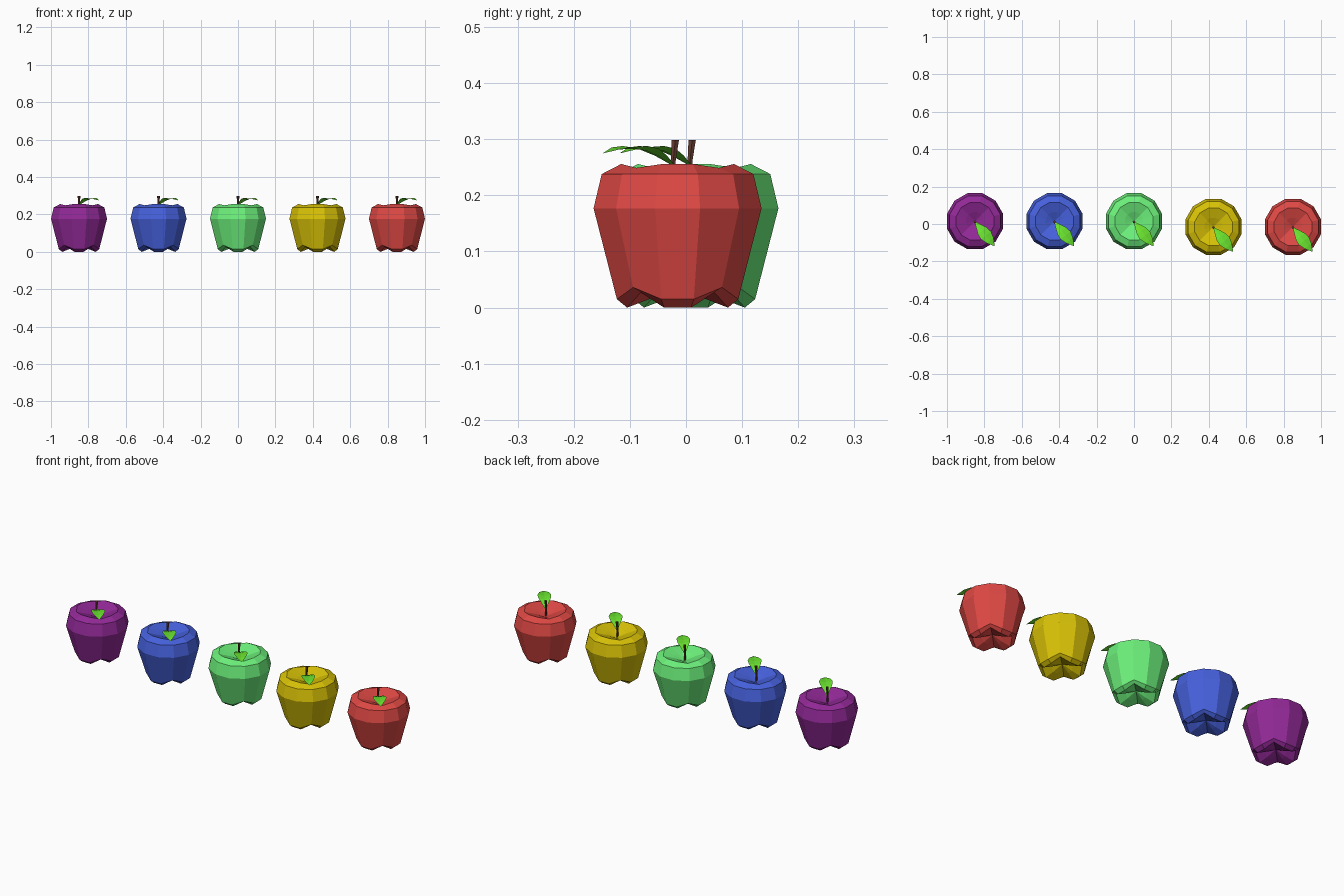
import bpy, bmesh
from math import sin, cos, radians
from mathutils import Vector

if "Cube" in bpy.data.objects:
    bpy.data.objects.remove(bpy.data.objects["Cube"])

SIDES = 12


def material(name, srgb):
    m = bpy.data.materials.new(name)
    m.diffuse_color = [(c / 255) ** 2.2 for c in srgb] + [1]
    m.use_nodes = True
    m.node_tree.nodes["Principled BSDF"].inputs["Base Color"].default_value = m.diffuse_color
    return m


def make_object(name, bm, mat, loc):
    me = bpy.data.meshes.new(name)
    bm.to_mesh(me)
    bm.free()
    me.materials.append(mat)
    ob = bpy.data.objects.new(name, me)
    ob.location = loc
    bpy.context.collection.objects.link(ob)


def loft(bm, rings, low, high):
    # Skin a stack of rings, closing both ends on a centre point
    for a, b in zip(rings, rings[1:]):
        for i in range(len(a)):
            j = (i + 1) % len(a)
            bm.faces.new((a[i], a[j], b[j], b[i]))
    lo, hi = bm.verts.new(low), bm.verts.new(high)
    n = len(rings[0])
    for i in range(n):
        j = (i + 1) % n
        bm.faces.new((lo, rings[0][j], rings[0][i]))
        bm.faces.new((hi, rings[-1][i], rings[-1][j]))


# Body rings: radius, height on the four lobes, height in the grooves
PROFILE = [(0.050, 0.016, 0.034), (0.093, 0.000, 0.027), (0.112, 0.015, 0.036),
           (0.155, 0.177, 0.177), (0.140, 0.238, 0.238), (0.104, 0.256, 0.249),
           (0.050, 0.238, 0.234)]


def body(name, mat, loc):
    bm = bmesh.new()
    rings = []
    for r, z_lobe, z_groove in PROFILE:
        ring = []
        for i in range(SIDES):
            a = radians(15 + 30 * i)
            z = z_groove if i % 3 == 1 else z_lobe
            ring.append(bm.verts.new((r * cos(a), r * sin(a), z)))
        rings.append(ring)
    loft(bm, rings, (0, 0, 0.040), (0, 0, 0.215))
    make_object(name, bm, mat, loc)


def stem(name, mat, loc):
    bm = bmesh.new()
    rings = []
    for r, y, z in [(0.005, -0.007, 0.21), (0.005, -0.008, 0.26), (0.0075, -0.004, 0.299)]:
        rings.append([bm.verts.new((r * cos(radians(60 * i)), y + r * sin(radians(60 * i)), z))
                      for i in range(6)])
    loft(bm, rings, (0, -0.007, 0.21), (0, -0.004, 0.299))
    make_object(name, bm, mat, loc)


# Leaf sections: distance along midrib, half width, height
LEAF = [(0.0, 0.003, 0.252), (0.03, 0.017, 0.268), (0.06, 0.030, 0.279),
        (0.09, 0.034, 0.283), (0.125, 0.023, 0.282), (0.163, 0.001, 0.275)]


def leaf(name, mat, loc):
    bm = bmesh.new()
    along = Vector((0.63, -0.777, 0))
    across = Vector((0.777, 0.63, 0))
    rows = []
    for d, w, z in LEAF:
        mid = along * d + Vector((0.002, -0.006, z))
        edge_lift = Vector((0, 0, 0.15 * w))
        rows.append([bm.verts.new(p) for p in
                     (mid - across * w + edge_lift, mid, mid + across * w + edge_lift)])
    for a, b in zip(rows, rows[1:]):
        for k in range(2):
            bm.faces.new((a[k], b[k], b[k + 1], a[k + 1]))
    make_object(name, bm, mat, loc)


stem_mat = material("stem_brown", (100, 62, 52))
leaf_mat = material("leaf_green", (105, 225, 50))

# Row of five apples: colour, x, y
for colour, rgb, x, y in [("purple", (145, 45, 150), -0.85, 0.015),
                          ("blue", (72, 97, 220), -0.425, 0.015),
                          ("green", (108, 240, 122), 0.0, 0.015),
                          ("yellow", (215, 192, 15), 0.425, -0.015),
                          ("red", (222, 74, 70), 0.85, -0.015)]:
    loc = (x, y, 0)
    body(colour + "_apple_body", material(colour + "_skin", rgb), loc)
    stem(colour + "_apple_stem", stem_mat, loc)
    leaf(colour + "_apple_leaf", leaf_mat, loc)
